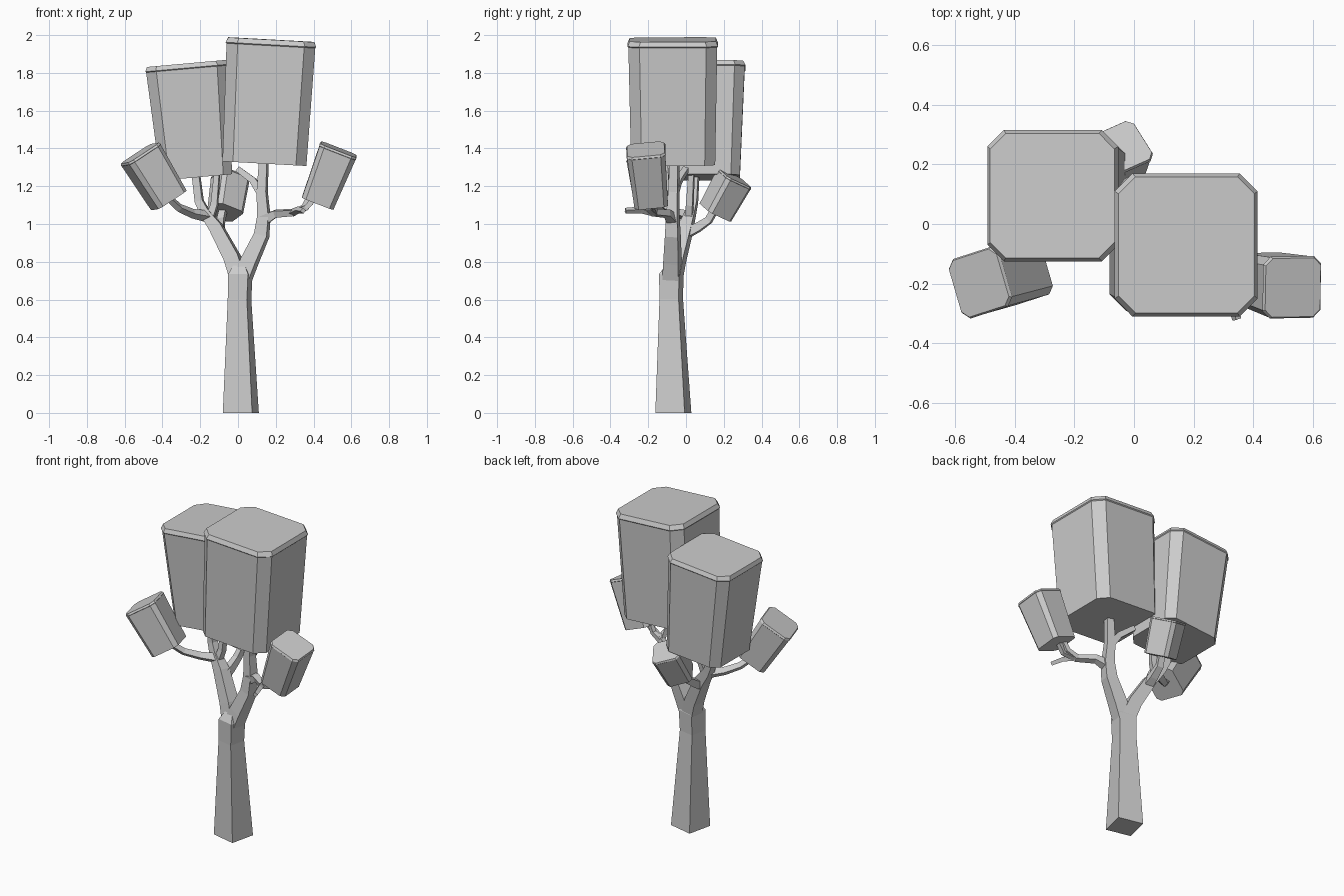
import bpy, bmesh
from math import radians, sin, cos, pi
from mathutils import Vector, Matrix

cube = bpy.data.objects.get("Cube")
if cube:
    bpy.data.objects.remove(cube)

grey = bpy.data.materials.new("plain_grey")
grey.use_nodes = True
COLOUR = (0.6, 0.6, 0.6, 1)
grey.diffuse_color = COLOUR
grey.node_tree.nodes["Principled BSDF"].inputs["Base Color"].default_value = COLOUR


def loft(name, rings):
    """Skin a list of matching rings and cap both ends."""
    bm = bmesh.new()
    loops = [[bm.verts.new(p) for p in ring] for ring in rings]
    n = len(loops[0])
    for a, b in zip(loops, loops[1:]):
        for i in range(n):
            j = (i + 1) % n
            bm.faces.new((a[i], a[j], b[j], b[i]))
    bm.faces.new(loops[0][::-1])
    bm.faces.new(loops[-1])
    bmesh.ops.recalc_face_normals(bm, faces=bm.faces)
    mesh = bpy.data.meshes.new(name)
    bm.to_mesh(mesh)
    bm.free()
    mesh.materials.append(grey)
    obj = bpy.data.objects.new(name, mesh)
    bpy.context.collection.objects.link(obj)
    return obj


def limb(name, path, turn=-13):
    """Four-sided tapered tube; path holds (x, y, z, side length)."""
    pts = [Vector(p[:3]) for p in path]
    steps = [(b - a).normalized() for a, b in zip(pts, pts[1:])]
    aims = [steps[0]] + [(a + b).normalized() for a, b in zip(steps, steps[1:])] + [steps[-1]]
    if pts[0].z == 0:
        aims[0] = Vector((0, 0, 1))
    frame = Vector((0, 0, 1)).rotation_difference(aims[0]).to_matrix() @ Matrix.Rotation(radians(turn), 3, 'Z')
    rings = []
    for k, (p, aim) in enumerate(zip(pts, aims)):
        if k:
            frame = aims[k - 1].rotation_difference(aim).to_matrix() @ frame
        r = path[k][3] * 0.5 ** 0.5
        rings.append([p + frame @ Vector((r * cos(a), r * sin(a), 0))
                      for a in (pi / 4 + i * pi / 2 for i in range(4))])
    return loft(name, rings)


def octagon(width, cut):
    """Square with its corners cut off."""
    h = width / 2
    corner = [(h, h - cut), (h - cut, h)]
    out = []
    for q in range(4):
        out += [Matrix.Rotation(q * pi / 2, 2) @ Vector(c) for c in corner]
    return out


def canopy(name, base, top, w_base, w_top, turn=0):
    """Tapered leaf block with cut corners and a thin bevelled lip."""
    base, top = Vector(base), Vector(top)
    axis = top - base
    length = axis.length
    frame = Vector((0, 0, 1)).rotation_difference(axis).to_matrix() @ Matrix.Rotation(radians(turn), 3, 'Z')
    lip = w_top * 0.055
    profile = [(0, w_base), (length - lip * 1.2, w_top * 0.98),
               (length - lip, w_top), (length, w_top * 0.95)]
    rings = [[base + frame @ Vector((v.x, v.y, z)) for v in octagon(w, w * 0.125)]
             for z, w in profile]
    return loft(name, rings)


# Trunk
limb("trunk", [(0.015, -0.067, 0, 0.159), (0.008, -0.078, 0.6, 0.104),
               (0.012, -0.078, 0.73, 0.108), (0.012, -0.07, 0.78, 0.06)])

# Left side limbs
limb("left_branch", [(0.02, -0.075, 0.7, 0.085), (0.06, -0.072, 0.8, 0.082),
                     (0.125, -0.07, 0.94, 0.07), (0.137, -0.07, 1.04, 0.06),
                     (0.128, -0.065, 1.17, 0.05), (0.138, -0.06, 1.36, 0.042)])
limb("left_inner_twig", [(0.127, -0.065, 1.16, 0.045), (0.08, -0.04, 1.23, 0.035),
                         (0.0, 0.0, 1.29, 0.03)])
limb("left_side_branch", [(0.135, -0.07, 1.02, 0.055), (0.2, -0.1, 1.055, 0.038),
                          (0.29, -0.17, 1.06, 0.032), (0.36, -0.2, 1.085, 0.028),
                          (0.41, -0.19, 1.14, 0.026)])
limb("left_front_twig", [(0.29, -0.17, 1.06, 0.03), (0.32, -0.24, 1.075, 0.026),
                         (0.345, -0.32, 1.07, 0.022)])
limb("left_upper_twig", [(0.29, -0.165, 1.06, 0.03), (0.35, -0.175, 1.09, 0.026),
                         (0.38, -0.18, 1.15, 0.024)])

# Right side limbs
limb("right_branch", [(0.01, -0.07, 0.7, 0.085), (-0.03, -0.045, 0.82, 0.08),
                      (-0.115, 0.0, 0.98, 0.068), (-0.175, 0.025, 1.06, 0.05),
                      (-0.205, 0.04, 1.12, 0.042), (-0.225, 0.05, 1.28, 0.038)])
limb("right_side_branch", [(-0.16, 0.015, 1.04, 0.045), (-0.24, -0.04, 1.055, 0.036),
                           (-0.31, -0.1, 1.085, 0.032), (-0.37, -0.15, 1.14, 0.028)])
limb("back_branch", [(-0.1, -0.005, 0.95, 0.055), (-0.095, 0.06, 0.98, 0.045),
                     (-0.09, 0.12, 1.02, 0.038), (-0.075, 0.16, 1.09, 0.034)])
limb("right_inner_twig", [(-0.15, 0.015, 1.03, 0.04), (-0.125, 0.02, 1.1, 0.035),
                          (-0.11, 0.03, 1.28, 0.028)])

# Leaf blocks
canopy("large_left_canopy", (0.14, -0.068, 1.32), (0.176, -0.07, 1.976), 0.445, 0.48)
canopy("large_right_canopy", (-0.22, 0.095, 1.247), (-0.274, 0.095, 1.85), 0.38, 0.44)
canopy("small_left_canopy", (0.423, -0.185, 1.113), (0.533, -0.213, 1.395), 0.178, 0.208)
canopy("small_right_canopy", (-0.366, -0.165, 1.125), (-0.52, -0.198, 1.375), 0.185, 0.208, 17)
canopy("small_back_canopy", (-0.068, 0.155, 1.06), (-0.04, 0.258, 1.245), 0.155, 0.17, 28)
